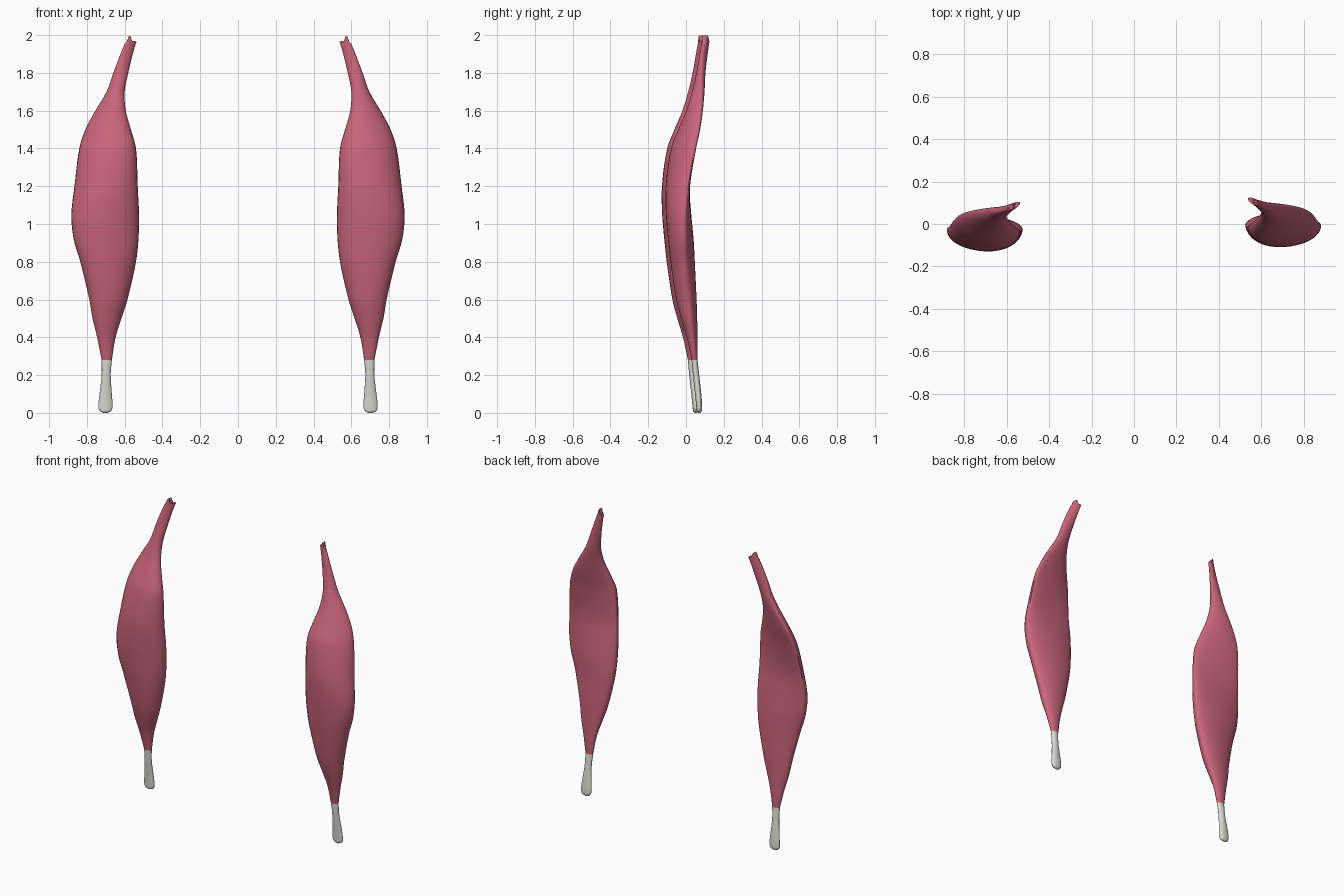
import bpy, bmesh, math

if "Cube" in bpy.data.objects:
    bpy.data.objects.remove(bpy.data.objects["Cube"])

# section: z, inner x, outer x, inner y, outer y, front bulge y, back bulge y
BELLY = [
    (0.28, .668, .722, .045, .045, .030, .061),
    (0.40, .648, .746, .040, .033, .004, .061),
    (0.50, .617, .770, .030, .022, -.026, .059),
    (0.60, .585, .787, .020, .012, -.052, .056),
    (0.80, .540, .835, .008, -.006, -.082, .046),
    (0.92, .527, .870, .000, -.010, -.095, .040),
    (1.05, .524, .882, -.005, -.006, -.106, .028),
    (1.20, .531, .866, -.012, .012, -.107, .018),
    (1.40, .540, .840, -.010, .046, -.076, .040),
    (1.50, .567, .808, .010, .065, -.036, .063),
    (1.60, .594, .755, .038, .076, .004, .083),
    (1.70, .600, .696, .065, .080, .032, .097),
    (1.80, .581, .660, .085, .080, .055, .103),
    (1.90, .557, .622, .105, .085, .075, .112),
    (1.97, .537, .593, .118, .093, .090, .120),
]
TENDON = [
    (0.000, .690, .712, .070, .070, .065, .075),
    (0.008, .674, .730, .070, .070, .058, .083),
    (0.030, .664, .739, .070, .070, .055, .086),
    (0.100, .668, .733, .065, .065, .048, .081),
    (0.200, .674, .722, .053, .053, .037, .070),
    (0.280, .668, .722, .045, .045, .030, .061),
]
SIDES = 32


def smooth_rows(rows, steps):
    """Spline through the rows, using z-aware tangents."""
    n = len(rows)

    def tangent(i, k):
        a, b = rows[max(i - 1, 0)], rows[min(i + 1, n - 1)]
        return (b[k] - a[k]) / (b[0] - a[0])

    out = []
    for i in range(n - 1):
        p, q = rows[i], rows[i + 1]
        h = q[0] - p[0]
        for s in range(steps):
            t = s / steps
            row = [p[0] + h * t]
            for k in range(1, 7):
                row.append((2*t**3 - 3*t**2 + 1) * p[k] + (t**3 - 2*t**2 + t) * h * tangent(i, k)
                           + (3*t**2 - 2*t**3) * q[k] + (t**3 - t**2) * h * tangent(i + 1, k))
            out.append(row)
    out.append(list(rows[-1]))
    return out


def ragged(u):
    """Height offset of the torn upper end across its width."""
    pts = [(0, -.01), (.12, 0), (.4, -.003), (.62, .03), (.75, .022), (1, -.015)]
    for (a, p), (b, q) in zip(pts, pts[1:]):
        if u <= b:
            return p + (q - p) * (u - a) / (b - a)
    return pts[-1][1]


def loft(name, rows, steps, side, dy, mat, torn=False):
    bm = bmesh.new()
    rings = []
    data = smooth_rows(rows, steps)
    for r, (z, xi, xo, yi, yo, yf, yb) in enumerate(data):
        ring = []
        for j in range(SIDES):
            a = 2 * math.pi * j / SIDES
            u = min(max((1 - math.cos(a)) / 2, 0), 1)
            s = math.sin(a)
            mid = (yi + yo) / 2
            bulge = (yf - mid) * s if s > 0 else (yb - mid) * -s
            dz = ragged(u) if torn and r == len(data) - 1 else 0
            ring.append(bm.verts.new((side * (xi + (xo - xi) * u),
                                      yi + (yo - yi) * u + bulge + dy, z + dz)))
        rings.append(ring)
    for a, b in zip(rings, rings[1:]):
        for j in range(SIDES):
            k = (j + 1) % SIDES
            bm.faces.new((a[j], a[k], b[k], b[j]))
    # end caps, bridged front to back across the width
    for ring in (rings[0], rings[-1]):
        for j in range(SIDES // 2):
            k = (-j) % SIDES
            quad = [ring[j], ring[j + 1], ring[(-j - 1) % SIDES], ring[k]]
            bm.faces.new(list(dict.fromkeys(quad)))
    bmesh.ops.recalc_face_normals(bm, faces=bm.faces)
    me = bpy.data.meshes.new(name)
    bm.to_mesh(me)
    bm.free()
    ob = bpy.data.objects.new(name, me)
    bpy.context.collection.objects.link(ob)
    me.materials.append(mat)
    bpy.ops.object.select_all(action='DESELECT')
    ob.select_set(True)
    bpy.context.view_layer.objects.active = ob
    bpy.ops.object.shade_smooth_by_angle(angle=math.radians(50))
    return ob


def material(name, color):
    m = bpy.data.materials.new(name)
    m.diffuse_color = color
    m.use_nodes = True
    m.node_tree.nodes["Principled BSDF"].inputs["Base Color"].default_value = m.diffuse_color
    return m


flesh = material("flesh", (0.58, 0.13, 0.19, 1))
sinew = material("sinew", (0.72, 0.71, 0.65, 1))

# mirrored pair; the left one sits slightly further forward
for label, side, dy in (("right", 1, 0.0), ("left", -1, -0.02)):
    loft(label + "_muscle_belly", BELLY, 5, side, dy, flesh, torn=True)
    loft(label + "_lower_tendon", TENDON, 4, side, dy, sinew)
